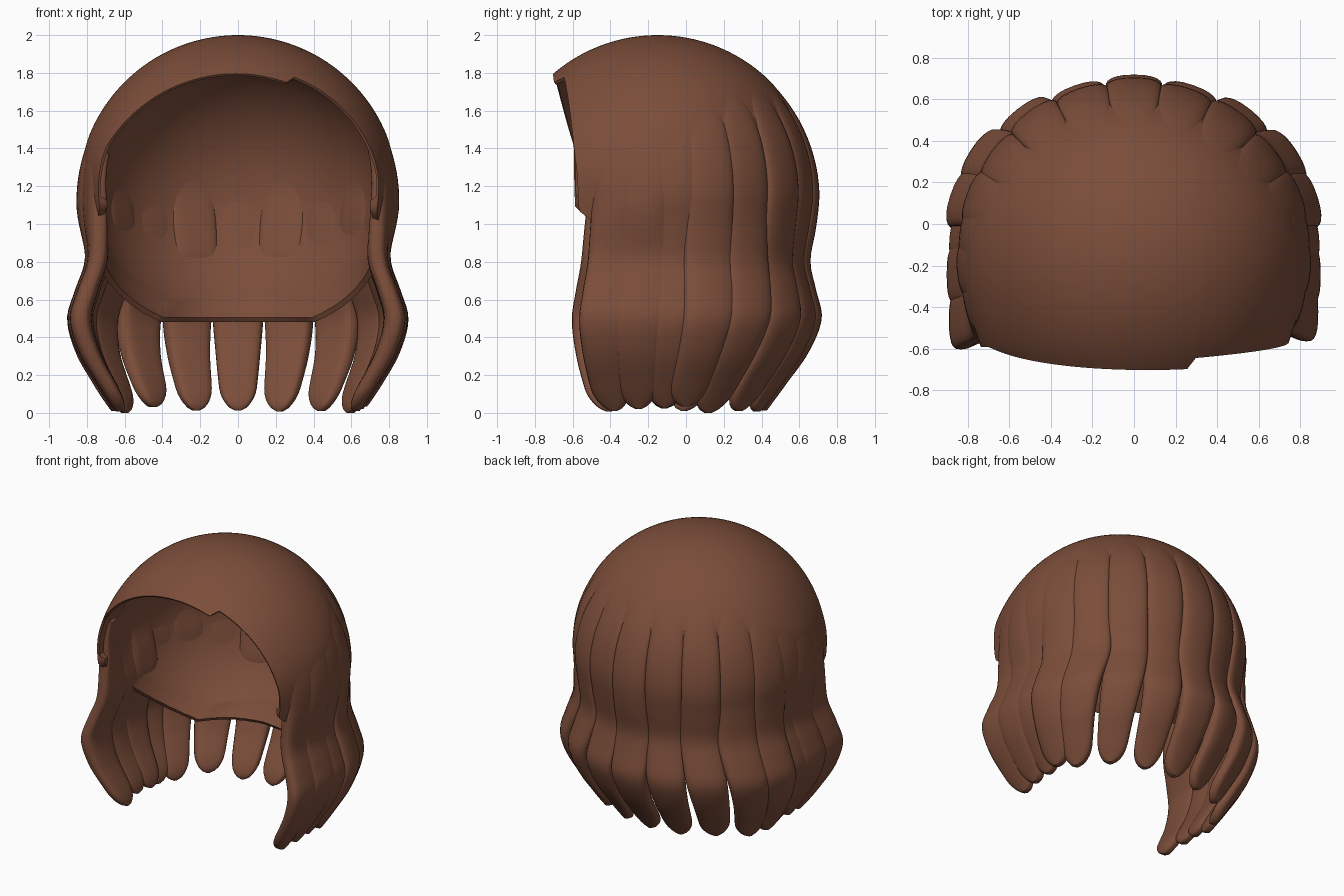
import bpy, bmesh, math, random
from mathutils import Vector

if "Cube" in bpy.data.objects:
    bpy.data.objects.remove(bpy.data.objects["Cube"])

random.seed(4)
CENTRE = Vector((0, -0.15, 1.15))
R = 0.85

brown = bpy.data.materials.new("chestnut_brown")
brown.diffuse_color = (0.2, 0.075, 0.042, 1)
brown.use_nodes = True
brown.node_tree.nodes["Principled BSDF"].inputs["Base Color"].default_value = brown.diffuse_color


def finish(name, bm):
    bmesh.ops.recalc_face_normals(bm, faces=bm.faces)
    mesh = bpy.data.meshes.new(name)
    bm.to_mesh(mesh)
    bm.free()
    mesh.materials.append(brown)
    ob = bpy.data.objects.new(name, mesh)
    bpy.context.collection.objects.link(ob)
    bpy.ops.object.select_all(action='DESELECT')
    ob.select_set(True)
    bpy.context.view_layer.objects.active = ob
    bpy.ops.object.shade_smooth_by_angle(angle=math.radians(45))
    return ob


def bridge(bm, a, b):
    n = len(a)
    for i in range(n):
        bm.faces.new((a[i], a[(i + 1) % n], b[(i + 1) % n], b[i]))


def smooth(t):
    t = min(max(t, 0), 1)
    return t * t * (3 - 2 * t)


def curve(keys, z, col):
    """Smooth interpolation of one column of a table sorted by its first."""
    z = min(max(z, keys[0][0]), keys[-1][0])
    i = next(k for k in range(len(keys) - 1) if z <= keys[k + 1][0])

    def slope(k):
        a, b = keys[max(k - 1, 0)], keys[min(k + 1, len(keys) - 1)]
        return (b[col] - a[col]) / (b[0] - a[0])
    h = keys[i + 1][0] - keys[i][0]
    t = (z - keys[i][0]) / h
    p, q = keys[i][col], keys[i + 1][col]
    return (p * (2*t**3 - 3*t*t + 1) + q * (3*t*t - 2*t**3)
            + h * slope(i) * (t**3 - 2*t*t + t) + h * slope(i + 1) * (t**3 - t*t))


def widen(p):
    """Slightly squarer temples towards the face (p is relative to CENTRE)."""
    f = min(1, max(0, (-p.y - 0.15) / 0.3))
    return Vector((p.x * (1 + 0.03 * f * f), p.y, p.z))


# Height where the partings fade into the crown, by plan angle from the back
TOPS = [(0, 1.80), (36, 1.80), (60, 1.75), (72, 1.64), (90, 1.50), (125, 1.36)]


def direction(phi, th):
    return Vector((math.sin(phi) * math.sin(th), -math.cos(th),
                   math.cos(phi) * math.sin(th)))


def recess(d):
    """Depth of the cap below the locks, so the partings read as grooves."""
    s = math.degrees(math.atan2(abs(d.x), d.y))
    z = CENTRE.z + d.z * R
    return 0.026 * smooth((curve(TOPS, s, 1) - z) / 0.4) * smooth((128 - s) / 12)


# Cap: spherical shell, open at the face, with a small step in the fringe
def rim_angle(phi):
    rho = 0.645 + 0.08 * min(1, abs(phi - 0.1) / 1.3) ** 2
    if phi > 0.42:
        rho = max(rho, 0.69 + 0.045 * min(1, (phi - 0.42) / 1.0))
    th = math.asin(rho / R)
    while True:
        p = CENTRE + direction(phi, th) * 0.80
        if p.z >= 0.5 and p.z >= 0.5 + (0.1 - p.y) * 0.88 or abs(phi) < 1.5:
            return th
        th += 0.005


bm = bmesh.new()
N, M = 160, 60
outer, inner = [], []
phis = [-math.pi + 2 * math.pi * i / N for i in range(N)]
rims = [rim_angle(p) for p in phis]
for j in range(M):
    f = j / M
    ro, ri = [], []
    for phi, t0 in zip(phis, rims):
        th = t0 + (math.pi - t0) * f
        d = direction(phi, th)
        dip = recess(d)
        thick = max(dip + 0.012, 0.015 + 0.07 * min(1, (th - t0) / 0.25))
        if abs(phi) > 1.6:
            thick = 0.055 + 0.03 * min(1, (th - t0) / 0.2)
        ro.append(bm.verts.new(CENTRE + widen(d * (R - dip))))
        ri.append(bm.verts.new(CENTRE + widen(d * (R - thick))))
    outer.append(ro)
    inner.append(ri)
bridge(bm, outer[0], inner[0])
pole_dip = recess(Vector((0, 1, 0)))
for rows, r in ((outer, R - pole_dip), (inner, R - 0.085)):
    for a, b in zip(rows, rows[1:]):
        bridge(bm, a, b)
    pole = bm.verts.new(CENTRE + Vector((0, r, 0)))
    for i in range(N):
        bm.faces.new((rows[-1][i], rows[-1][(i + 1) % N], pole))
finish("hair_cap", bm)

# Locks: z, radius at the sides, radius at the back, half width, half thickness
PROFILE = [
    (0.00, 0.64, 0.56, 0.085, 0.040),
    (0.15, 0.74, 0.67, 0.108, 0.050),
    (0.32, 0.84, 0.79, 0.126, 0.056),
    (0.50, 0.89, 0.860, 0.142, 0.058),
    (0.65, 0.85, 0.83, 0.144, 0.056),
    (0.80, 0.80, 0.80, 0.142, 0.054),
    (0.98, 0.82, 0.83, 0.140, 0.050),
    (1.15, 0.85, 0.85, 0.138, 0.044),
    (1.40, 0.85, 0.85, 0.138, 0.034),
]


def place(s, z, v, r, bulge):
    """Point at plan angle s from the back, pushed outward by v."""
    w = smooth((z - 0.75) / 0.4)
    q = r + v + bulge * (1 - w)
    if s <= math.pi / 2:
        p = Vector((q * math.sin(s), q * math.cos(s), z - 1.15))
    else:
        p = Vector((q, -(s - math.pi / 2) * r, z - 1.15))
        if w:
            p = p.lerp(widen(p.normalized() * (R + v)), w)
    return CENTRE + p


def lock(name, anchor, tip, sign, lift, low, bulge):
    bm = bmesh.new()
    rows, n, steps = [], 24, 44
    top = curve(TOPS, anchor, 1)
    for j in range(steps + 1):
        f = j / steps
        z = low + (top - low) * (f ** 1.25)
        k = math.sin(min(math.radians(anchor), math.pi / 2))
        r = curve(PROFILE, z, 1) * k + curve(PROFILE, z, 2) * (1 - k)
        hw, ht = curve(PROFILE, z, 3), curve(PROFILE, z, 4)
        if z > 1.15:
            r = math.sqrt(R * R - (z - 1.15) ** 2)
        # rounded tip, and a top that lies flush with the crown
        e = min(1, (z - low + 0.002) / 0.12)
        rnd = math.sqrt(1 - (1 - e) ** 2)
        fade = smooth((z - 0.9) / (top - 0.9))
        hw *= rnd
        ht *= 0.35 + 0.65 * rnd
        mix = min(1, max(0, (0.8 - z) / 0.8)) ** 1.3
        s = math.radians(anchor + (tip - anchor) * mix)
        # push along the sphere normal, which leans back near the crown
        lean = r / R if z > 1.15 else 1
        ring = []
        for i in range(n):
            a = 2 * math.pi * i / n
            c, d = math.cos(a), math.sin(a)
            u = hw * math.copysign(abs(c) ** 0.75, c)
            v = ht * math.copysign(abs(d) ** 0.6, d) - ht
            v += (0.005 + lift) * (1 - fade) - 0.003 * fade
            up = v * math.sqrt(max(0, 1 - lean * lean))
            p = place(s + u / (r if z < 1.15 else R), z, v * lean, r, bulge)
            ring.append(bm.verts.new((p.x * sign, p.y, p.z + up)))
        rows.append(ring)
    for a, b in zip(rows, rows[1:]):
        bridge(bm, a, b)
    bm.faces.new(rows[0])
    bm.faces.new(rows[-1])
    finish(name, bm)


# plan angle at root and tip, outward bulge below the ears
LOCKS = [(18, 23, 0.0), (36, 46, 0.01), (54, 66, 0.05), (70, 78, 0.03),
         (83, 87, 0.006), (95, 99, 0.0), (109, 113, 0.0)]
lock("back_lock_centre", 0, 0, 1, 0.004, 0.012, 0)
for side, sign in (("right", 1), ("left", -1)):
    for i, (a, t, bulge) in enumerate(LOCKS):
        lift = (0.006 if i % 2 else -0.006) + random.uniform(-0.003, 0.003)
        low = random.uniform(0.005, 0.035) if i != 2 else 0.0
        # the right front lock sits a little further back
        back = 2.5 if i == 6 and sign > 0 else 0
        lock(f"{side}_lock_{i + 1}", a - back, t - back, sign, lift, low, bulge)
